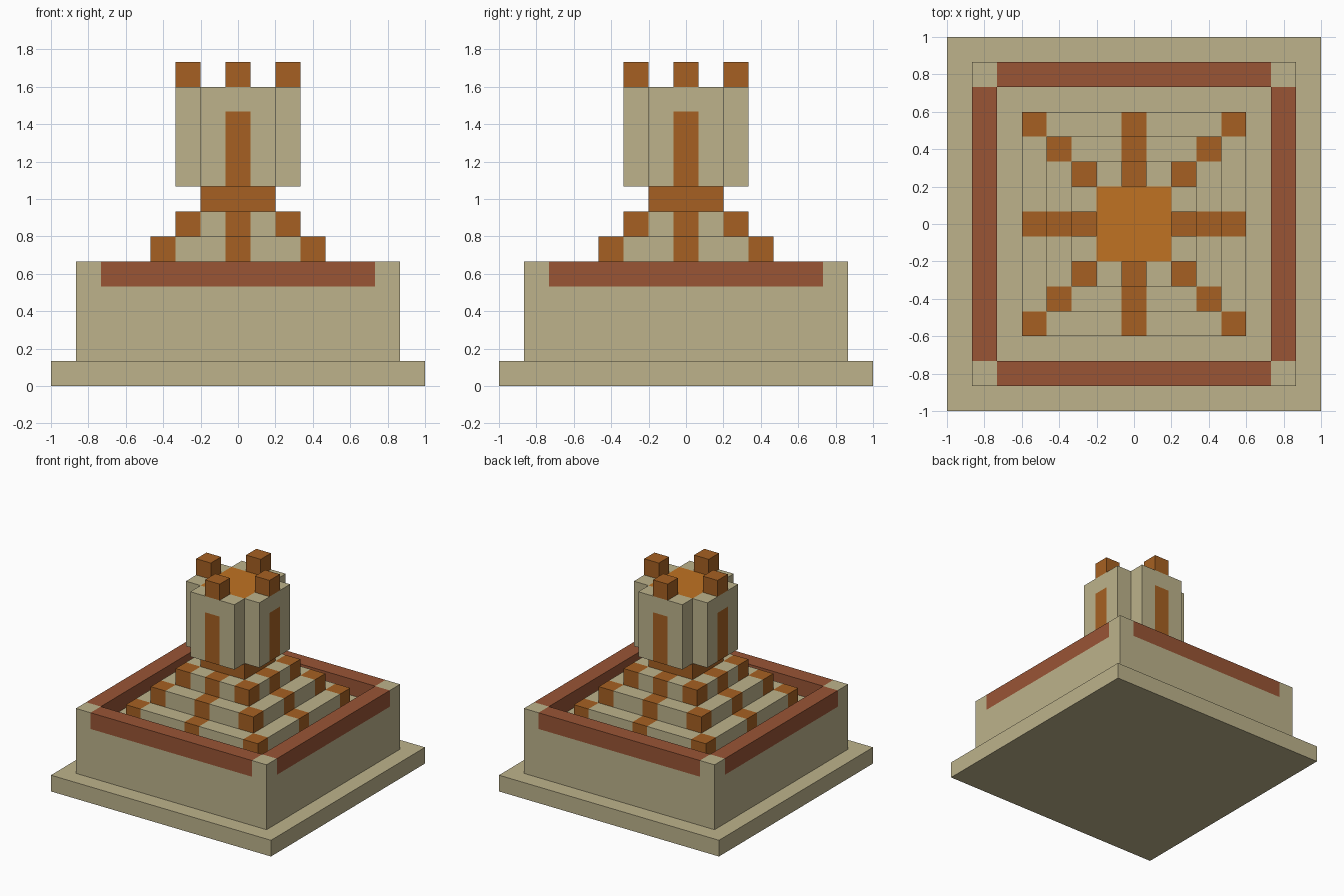
import bpy
import bmesh
from mathutils import Vector

U = 2 / 15  # one building block

if "Cube" in bpy.data.objects:
    bpy.data.objects.remove(bpy.data.objects["Cube"], do_unlink=True)


def material(name, rgb):
    mat = bpy.data.materials.new(name)
    mat.use_nodes = True
    mat.diffuse_color = (*rgb, 1)
    mat.node_tree.nodes["Principled BSDF"].inputs["Base Color"].default_value = (*rgb, 1)
    return mat


SAND = material("sandstone", (0.51, 0.45, 0.26))
RED = material("red_brick", (0.32, 0.09, 0.036))
ORANGE = material("burnt_orange", (0.38, 0.118, 0.016))
BRIGHT = material("bright_orange", (0.53, 0.17, 0.016))


def square(h, cx=0, cy=0):
    return [(cx - h, cy - h), (cx + h, cy - h), (cx + h, cy + h), (cx - h, cy + h)]


def prism(outline, z0, z1):
    """Extrude a flat outline from z0 to z1, in blocks."""
    bm = bmesh.new()
    base = bm.faces.new([bm.verts.new((x, y, z0)) for x, y in outline])
    top = bmesh.ops.extrude_face_region(bm, geom=[base], use_keep_orig=True)["geom"]
    bmesh.ops.translate(bm, vec=(0, 0, z1 - z0),
                        verts=[v for v in top if isinstance(v, bmesh.types.BMVert)])
    bmesh.ops.recalc_face_normals(bm, faces=bm.faces)
    return bm


def cut(bm, axis, places):
    """Split the faces along planes so that colours get clean borders."""
    for p in places:
        normal = Vector((0, 0, 0))
        normal[axis] = 1
        bmesh.ops.bisect_plane(bm, geom=bm.verts[:] + bm.edges[:] + bm.faces[:],
                               plane_co=normal * p, plane_no=normal, dist=0.0001)


def finish(bm, name, mats, rule=None):
    if rule:
        for f in bm.faces:
            f.material_index = rule(f.calc_center_median(), f.normal)
    bmesh.ops.scale(bm, vec=(U, U, U), verts=bm.verts)
    bmesh.ops.recalc_face_normals(bm, faces=bm.faces)
    mesh = bpy.data.meshes.new(name)
    bm.to_mesh(mesh)
    bm.free()
    for m in mats:
        mesh.materials.append(m)
    obj = bpy.data.objects.new(name, mesh)
    bpy.context.collection.objects.link(obj)
    return obj


# Ground slab
finish(prism(square(7.5), 0, 1), "ground_slab", [SAND])

# Courtyard wall with a sunken floor and a red coping between pale corners
bm = prism(square(6.5), 1, 5)
top = max(bm.faces, key=lambda f: f.calc_center_median().z)
bmesh.ops.inset_region(bm, faces=[top], thickness=1, use_even_offset=True)
sunk = bmesh.ops.extrude_face_region(bm, geom=[top])["geom"]
bmesh.ops.translate(bm, vec=(0, 0, -1),
                    verts=[v for v in sunk if isinstance(v, bmesh.types.BMVert)])
if top.is_valid:
    bmesh.ops.delete(bm, geom=[top], context="FACES")
for axis in (0, 1):
    cut(bm, axis, (-5.5, 5.5))
cut(bm, 2, (4,))
bm.normal_update()


def coping(c, n):
    corner = abs(c.x) > 5.51 and abs(c.y) > 5.51
    return int(c.z > 4.1 and not corner)


finish(bm, "courtyard_wall", [SAND, RED], coping)

# Stepped pyramid, orange at the corners and the middle of each side
for i, half in enumerate((4.5, 3.5, 2.5)):
    bm = prism(square(half), 4 + i, 5 + i)
    for axis in (0, 1):
        cut(bm, axis, (1 - half, -0.5, 0.5, half - 1))
    bm.normal_update()

    def marks(c, n, inner=half - 1):
        lo, hi = sorted((abs(c.x), abs(c.y)))
        return int(hi > inner and (lo > inner or lo < 0.5))

    finish(bm, f"pyramid_step_{i + 1}", [SAND, ORANGE], marks)

# Narrow neck under the tower
finish(prism(square(1.5), 7, 8), "tower_neck", [ORANGE])

# Cross-shaped tower with tall windows and a bright roof
outline = []
x, y = 1, 0
for quarter in range(4):
    for a, b in ((2.5, -1.5), (2.5, 1.5), (1.5, 1.5)):
        outline.append((a * x - b * y, a * y + b * x))
    x, y = -y, x
bm = prism(outline, 8, 12)
for axis in (0, 1):
    cut(bm, axis, (-1.5, -0.5, 0.5, 1.5))
cut(bm, 2, (11,))
bm.normal_update()


def tower_colour(c, n):
    lo, hi = sorted((abs(c.x), abs(c.y)))
    if n.z > 0.5:
        return 2 if hi < 1.5 else 0
    return int(abs(n.z) < 0.5 and hi > 2.4 and lo < 0.4 and c.z < 11)


finish(bm, "tower", [SAND, ORANGE, BRIGHT], tower_colour)

# Battlements, one on each arm
for side, cx, cy in (("left", 2, 0), ("right", -2, 0), ("front", 0, -2), ("back", 0, 2)):
    finish(prism(square(0.5, cx, cy), 12, 13), f"battlement_{side}", [ORANGE])
